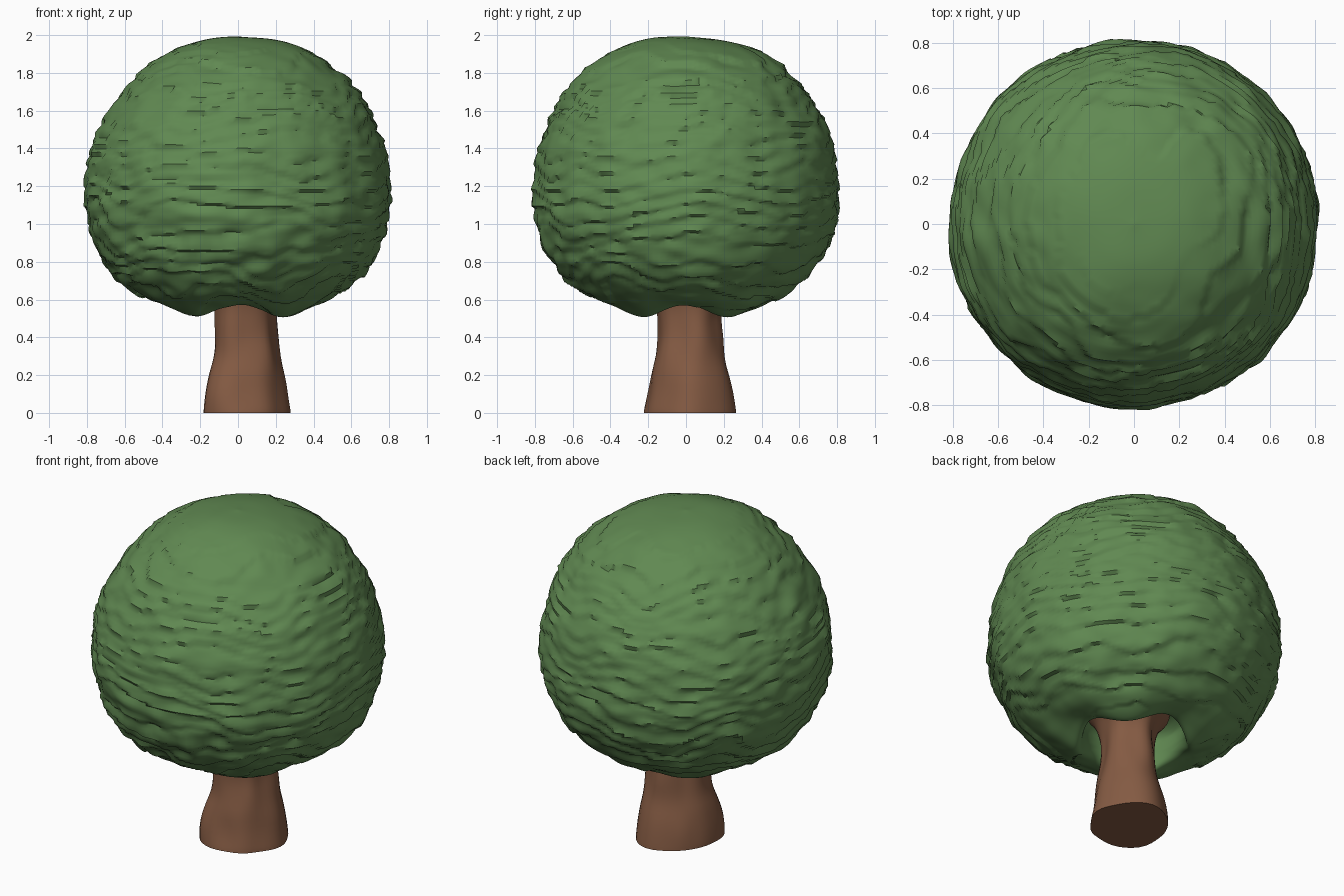
import bpy, bmesh, math
from mathutils import Vector, noise

if "Cube" in bpy.data.objects:
    bpy.data.objects.remove(bpy.data.objects["Cube"])


def material(name, rgb):
    m = bpy.data.materials.new(name)
    m.diffuse_color = (*rgb, 1)
    m.use_nodes = True
    m.node_tree.nodes["Principled BSDF"].inputs["Base Color"].default_value = m.diffuse_color
    return m


def smooth_curve(points, steps):
    """Catmull-Rom curve through 2D profile points."""
    p = [Vector(q) for q in points]
    p = [2 * p[0] - p[1]] + p + [2 * p[-1] - p[-2]]
    out = []
    for i in range(1, len(p) - 2):
        a, b, c, d = p[i - 1:i + 3]
        for k in range(steps):
            t = k / steps
            out.append(0.5 * (2 * b + (c - a) * t + (2 * a - 5 * b + 4 * c - d) * t * t
                              + (3 * b - a - 3 * c + d) * t ** 3))
    return out + [p[-2]]


def lathe(name, points, steps, segments, shape, mat, angle):
    """Revolve a profile, letting shape() bend every point."""
    bm = bmesh.new()
    rings = []
    for r, z in smooth_curve(points, steps):
        rings.append([bm.verts.new(shape(max(r, 0.004), z, 2 * math.pi * i / segments))
                      for i in range(segments)])
    for low, high in zip(rings, rings[1:]):
        for i in range(segments):
            j = (i + 1) % segments
            bm.faces.new((low[i], low[j], high[j], high[i]))
    bm.faces.new(rings[0][::-1])
    bm.faces.new(rings[-1])
    bmesh.ops.recalc_face_normals(bm, faces=bm.faces)
    mesh = bpy.data.meshes.new(name)
    bm.to_mesh(mesh)
    bm.free()
    ob = bpy.data.objects.new(name, mesh)
    bpy.context.collection.objects.link(ob)
    mesh.materials.append(mat)
    bpy.ops.object.select_all(action='DESELECT')
    ob.select_set(True)
    bpy.context.view_layer.objects.active = ob
    bpy.ops.object.shade_smooth_by_angle(angle=math.radians(angle))
    return ob


def canopy_shape(r, z, a):
    # leafy ruffles, fading at the crown and inside the recess
    p = Vector((r * math.cos(a), r * math.sin(a), z))
    fade = max(0, min(1, (r - 0.25) / 0.3))
    bump = -0.007 * fade + 0.012 * noise.noise(p * 3.2)
    bump += 0.014 * fade * noise.noise(Vector((p.x * 8, p.y * 8, p.z * 15)))
    # overlapping rows of leaves with ragged edges
    row = (z / 0.08 + 1.6 * noise.noise(p * 3 + Vector((5, 2, 9)))) % 1
    ragged = 0.5 + 0.5 * noise.noise(p * 9)
    bump += 0.03 * fade * ragged * (0.45 - row)
    # deeper clumps low on the front
    front = max(0, -p.y - 0.2) * max(0, min(1, (1.2 - z) / 0.3))
    bump += 0.045 * front * noise.noise(p * 9 + Vector((1, 7, 3)))
    p += (p - Vector((0, 0, 1.2))).normalized() * bump
    # lower rim hangs in lobes between the four main directions
    rim = max(0, min(1, (0.75 - z) / 0.2)) * max(0, 1 - abs(r - 0.28) / 0.3)
    p.z += 0.04 * rim * math.cos(4 * a)
    # slightly flatter upper left shoulder
    if p.x < 0 and z > 1.4:
        p.x *= 1 - 0.05 * min(1, (z - 1.4) / 0.3)
    return p


def trunk_shape(r, z, a):
    # uneven bark, oval along one diagonal and leaning off centre
    edge = min(1, r / 0.1)
    lump = 0.007 * math.cos(3 * a + 0.8 + 3 * z) + 0.005 * math.cos(5 * a - 4 * z)
    lump += 0.016 * math.sin(2 * a)
    lump += 0.014 * noise.noise(Vector((math.cos(a) * 1.5, math.sin(a) * 1.5, z * 5)))
    q = r + lump * edge
    return Vector((0.047 + q * math.cos(a), 0.012 + q * 1.03 * math.sin(a), max(0, z)))


green = material("leaf green", (0.118, 0.25, 0.084))
brown = material("bark brown", (0.232, 0.104, 0.056))

# leafy crown with a recess around the trunk
lathe("canopy",
      [(0.0, 0.79), (0.20, 0.78), (0.28, 0.72), (0.285, 0.61), (0.31, 0.545), (0.38, 0.55),
       (0.52, 0.61), (0.66, 0.725), (0.76, 0.88), (0.81, 1.05), (0.815, 1.2), (0.785, 1.4),
       (0.71, 1.6), (0.585, 1.775), (0.40, 1.91), (0.2, 1.976), (0.0, 1.995)],
      10, 160, canopy_shape, green, 40)

# trunk, flared at the foot and under the crown
lathe("trunk",
      [(0.23, 0.0), (0.225, 0.04), (0.202, 0.18), (0.175, 0.3), (0.16, 0.42),
       (0.158, 0.54), (0.19, 0.64), (0.245, 0.71), (0.255, 0.78)],
      4, 40, trunk_shape, brown, 50)
